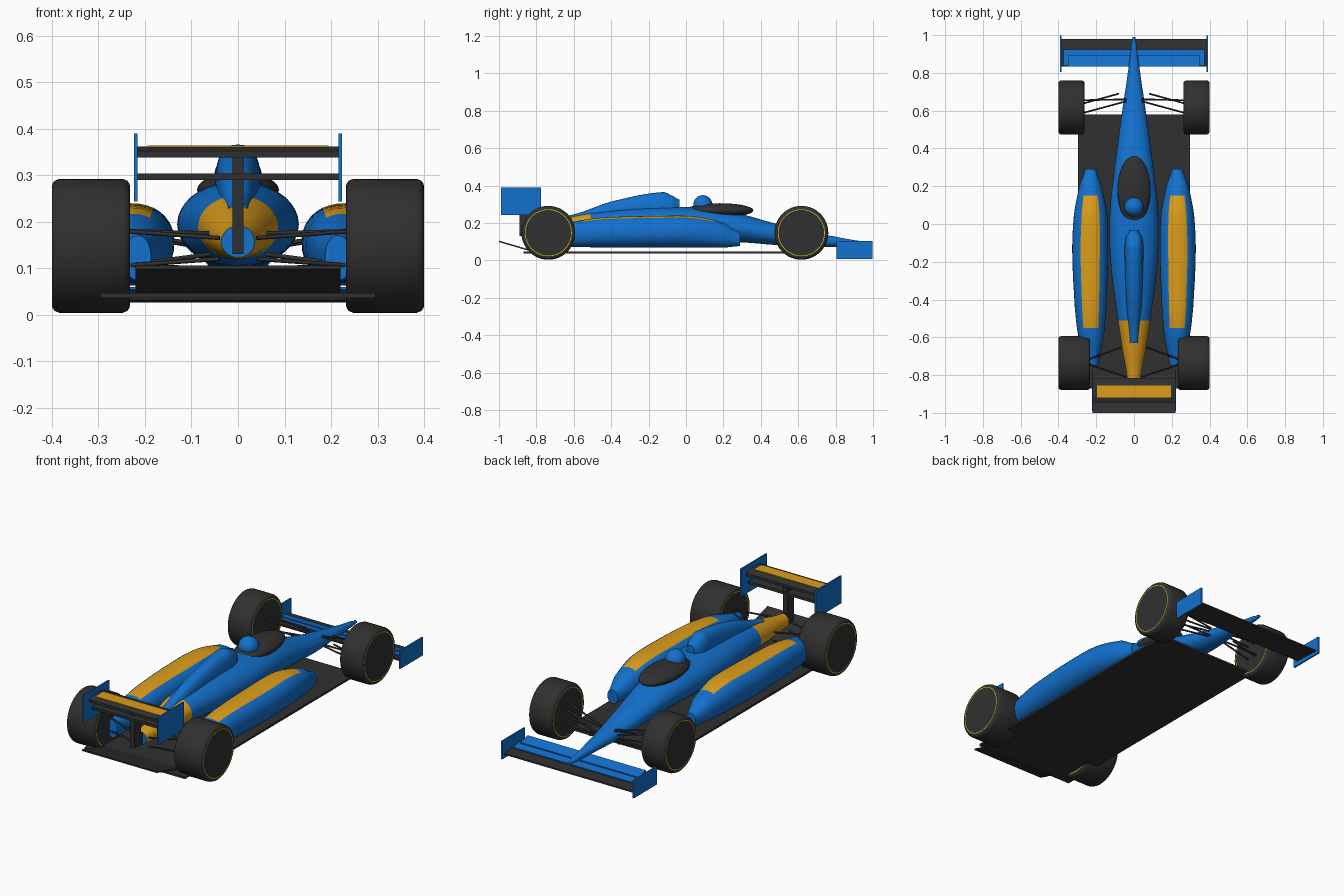
import bpy, bmesh, math
from mathutils import Vector

if "Cube" in bpy.data.objects:
    bpy.data.objects.remove(bpy.data.objects["Cube"])


def material(name, rgb):
    m = bpy.data.materials.new(name)
    m.diffuse_color = (*rgb, 1)
    m.use_nodes = True
    m.node_tree.nodes["Principled BSDF"].inputs["Base Color"].default_value = m.diffuse_color
    return m


BLUE = material("blue paint", (0.006, 0.165, 0.62))
GOLD = material("golden yellow paint", (0.72, 0.34, 0.01))
DARK = material("dark carbon", (0.03, 0.03, 0.03))
LINE = material("yellow tyre line", (0.75, 0.6, 0.0))


def finish(name, bm, mats, smooth=None):
    bmesh.ops.recalc_face_normals(bm, faces=bm.faces[:])
    me = bpy.data.meshes.new(name)
    bm.to_mesh(me)
    bm.free()
    for m in mats:
        me.materials.append(m)
    ob = bpy.data.objects.new(name, me)
    bpy.context.collection.objects.link(ob)
    if smooth:
        bpy.ops.object.select_all(action='DESELECT')
        bpy.context.view_layer.objects.active = ob
        ob.select_set(True)
        bpy.ops.object.shade_smooth_by_angle(angle=math.radians(smooth))
    return ob


def spline(a, b, c, d, t):
    return 0.5 * (2 * b + (c - a) * t + (2 * a - 5 * b + 4 * c - d) * t * t
                  + (3 * b - a - 3 * c + d) * t ** 3)


def loft(name, stations, rule=None, seg=36, steps=6, power=1.0, mats=(BLUE, GOLD)):
    """Elliptical skin along y; each station is (y, x, z, half width, half height)."""
    st = [Vector(s) for s in stations]
    rows = []
    for i in range(len(st) - 1):
        a, d = st[max(i - 1, 0)], st[min(i + 2, len(st) - 1)]
        for k in range(steps):
            r = spline(a, st[i], st[i + 1], d, k / steps)
            r[0] = st[i][0] + (st[i + 1][0] - st[i][0]) * k / steps
            rows.append(r)
    rows.append(st[-1])
    bm = bmesh.new()
    rings = []
    for y, x, z, rx, rz in rows:
        ring = []
        for k in range(seg):
            t = 2 * math.pi * k / seg
            c, s = math.cos(t), math.sin(t)
            ring.append(bm.verts.new((x + rx * math.copysign(abs(c) ** power, c), y,
                                      z + rz * math.copysign(abs(s) ** power, s))))
        rings.append(ring)
    for r0, r1 in zip(rings, rings[1:]):
        for k in range(seg):
            j = (k + 1) % seg
            f = bm.faces.new((r0[k], r0[j], r1[j], r1[k]))
            if rule and rule(f.calc_center_median().y, 360 * (k + 0.5) / seg):
                f.material_index = 1
    bm.faces.new(rings[0])
    bm.faces.new(rings[-1])
    return finish(name, bm, mats, 50)


def slab(name, mat, x0, x1, profile):
    """Side profile of (y, z) points extruded from x0 to x1."""
    bm = bmesh.new()
    a = [bm.verts.new((x0, y, z)) for y, z in profile]
    b = [bm.verts.new((x1, y, z)) for y, z in profile]
    bm.faces.new(a)
    bm.faces.new(b)
    n = len(a)
    for i in range(n):
        j = (i + 1) % n
        bm.faces.new((a[i], a[j], b[j], b[i]))
    return finish(name, bm, (mat,))


def box(name, mat, x0, x1, y0, y1, z0, z1):
    return slab(name, mat, x0, x1, [(y0, z0), (y1, z0), (y1, z1), (y0, z1)])


def ellipsoid(name, mat, loc, scale):
    bm = bmesh.new()
    bmesh.ops.create_uvsphere(bm, u_segments=32, v_segments=20, radius=1)
    bmesh.ops.scale(bm, vec=scale, verts=bm.verts)
    bmesh.ops.translate(bm, vec=loc, verts=bm.verts)
    return finish(name, bm, (mat,), 60)


def rod(name, p, q, r=0.0045):
    p, q = Vector(p), Vector(q)
    bm = bmesh.new()
    bmesh.ops.create_cone(bm, cap_ends=True, segments=8, radius1=r, radius2=r, depth=(q - p).length)
    bmesh.ops.rotate(bm, matrix=(q - p).to_track_quat('Z', 'Y').to_matrix(), verts=bm.verts)
    bmesh.ops.translate(bm, vec=(p + q) / 2, verts=bm.verts)
    return finish(name, bm, (DARK,), 50)


def wheel(name, xc, y, width):
    """Tyre profile spun about x, with a thin painted line on both walls."""
    R, h, z, seg = 0.144, width / 2, 0.148, 48
    half = [(0, h), (0.122, h), (0.1255, h), (0.133, h - 0.001), (0.140, h - 0.006), (R, h - 0.016)]
    prof = half[1:] + [(r, -x) for r, x in reversed(half[1:])]
    bm = bmesh.new()
    rings = [[bm.verts.new((xc + x, y + r * math.cos(2 * math.pi * k / seg),
                            z + r * math.sin(2 * math.pi * k / seg))) for k in range(seg)]
             for r, x in prof]
    for i, (r0, r1) in enumerate(zip(rings, rings[1:])):
        for k in range(seg):
            j = (k + 1) % seg
            f = bm.faces.new((r0[k], r0[j], r1[j], r1[k]))
            f.material_index = int(i in (0, len(rings) - 2))
    bm.faces.new(rings[0])
    bm.faces.new(rings[-1])
    return finish(name, bm, (DARK, LINE), 40)


# Main body with painted tail
loft("body", [(-0.82, 0, 0.157, 0.036, 0.034), (-0.66, 0, 0.172, 0.062, 0.053),
              (-0.51, 0, 0.188, 0.086, 0.068), (-0.3, 0, 0.192, 0.115, 0.088),
              (-0.1, 0, 0.195, 0.130, 0.092), (0.1, 0, 0.19, 0.126, 0.09),
              (0.3, 0, 0.172, 0.103, 0.075), (0.45, 0, 0.145, 0.083, 0.06),
              (0.6, 0, 0.12, 0.062, 0.046), (0.8, 0, 0.1, 0.033, 0.027),
              (0.95, 0, 0.088, 0.014, 0.014), (0.99, 0, 0.085, 0.008, 0.008)],
     rule=lambda y, a: y < -0.51)

# Engine cover behind the driver
loft("engine_cover", [(-0.63, 0, 0.2, 0.026, 0.04), (-0.4, 0, 0.24, 0.042, 0.075),
                      (-0.13, 0, 0.265, 0.05, 0.1), (-0.07, 0, 0.265, 0.043, 0.08),
                      (-0.035, 0, 0.265, 0.024, 0.06)], power=0.75)

# Cockpit opening and helmet
ellipsoid("cockpit", DARK, (0, 0.18, 0.268), (0.088, 0.18, 0.038))
ellipsoid("helmet", BLUE, (0, 0.09, 0.298), (0.051, 0.051, 0.051))

# Floor and rear diffuser ramp
box("floor", DARK, -0.296, 0.296, -0.87, 0.58, 0.036, 0.047)
slab("diffuser", DARK, -0.22, 0.22, [(-0.8, 0.04), (-1.0, 0.098), (-1.0, 0.106), (-0.8, 0.048)])

# Front wing
slab("front_wing_plane", DARK, -0.388, 0.388, [(0.835, 0.032), (0.98, 0.026), (0.98, 0.034), (0.835, 0.044)])
slab("front_wing_flap", BLUE, -0.372, 0.372, [(0.84, 0.054), (0.925, 0.043), (0.925, 0.049), (0.84, 0.06)])
slab("front_wing_upper_flap", BLUE, -0.35, 0.35, [(0.835, 0.078), (0.895, 0.063), (0.895, 0.069), (0.835, 0.084)])

# Rear wing
slab("rear_wing_upper", DARK, -0.22, 0.22, [(-0.945, 0.338), (-0.815, 0.338), (-0.815, 0.352),
                                            (-0.85, 0.362), (-0.915, 0.362), (-0.945, 0.352)])
box("rear_wing_stripe", GOLD, -0.195, 0.195, -0.918, -0.855, 0.355, 0.3635)
box("rear_wing_lower", DARK, -0.22, 0.22, -0.92, -0.83, 0.29, 0.304)
box("rear_wing_post", DARK, -0.012, 0.012, -0.89, -0.835, 0.185, 0.34)
box("rear_wing_post_mount", DARK, -0.012, 0.012, -0.89, -0.79, 0.13, 0.19)

for s, side in ((1, "right"), (-1, "left")):
    # Side pods with painted tops
    loft(f"side_pod_{side}", [(-0.75, s * 0.215, 0.122, 0.028, 0.048), (-0.6, s * 0.227, 0.14, 0.066, 0.068),
                              (-0.45, s * 0.23, 0.15, 0.083, 0.08), (-0.15, s * 0.232, 0.154, 0.095, 0.084),
                              (0.05, s * 0.23, 0.153, 0.088, 0.083), (0.2, s * 0.23, 0.135, 0.06, 0.066),
                              (0.29, s * 0.23, 0.113, 0.03, 0.036)],
         rule=lambda y, a: -0.555 < y < 0.14 and 60 < a < 120, power=0.9)
    # Wing endplates
    box(f"front_endplate_{side}", BLUE, s * 0.384, s * 0.392, 0.805, 0.998, 0.008, 0.104)
    box(f"rear_endplate_{side}", BLUE, s * 0.216, s * 0.223, -0.99, -0.775, 0.243, 0.39)
    # Wheels
    wheel(f"front_wheel_{side}", s * 0.331, 0.617, 0.138)
    wheel(f"rear_wheel_{side}", s * 0.316, -0.736, 0.168)
    # Suspension arms, upper and lower
    for level, zi, zo in (("lower", 0.1, 0.105), ("upper", 0.145, 0.18)):
        rod(f"front_{level}_arm_a_{side}", (s * 0.08, 0.69, zi), (s * 0.28, 0.635, zo))
        rod(f"front_{level}_arm_b_{side}", (s * 0.04, 0.66, zi), (s * 0.28, 0.655, zo))
        rod(f"front_{level}_arm_c_{side}", (s * 0.04, 0.65, zi), (s * 0.28, 0.585, zo))
        rod(f"rear_{level}_arm_a_{side}", (s * 0.06, -0.65, zi + 0.03), (s * 0.25, -0.72, zo))
        rod(f"rear_{level}_arm_b_{side}", (s * 0.04, -0.81, zi + 0.02), (s * 0.25, -0.74, zo))
